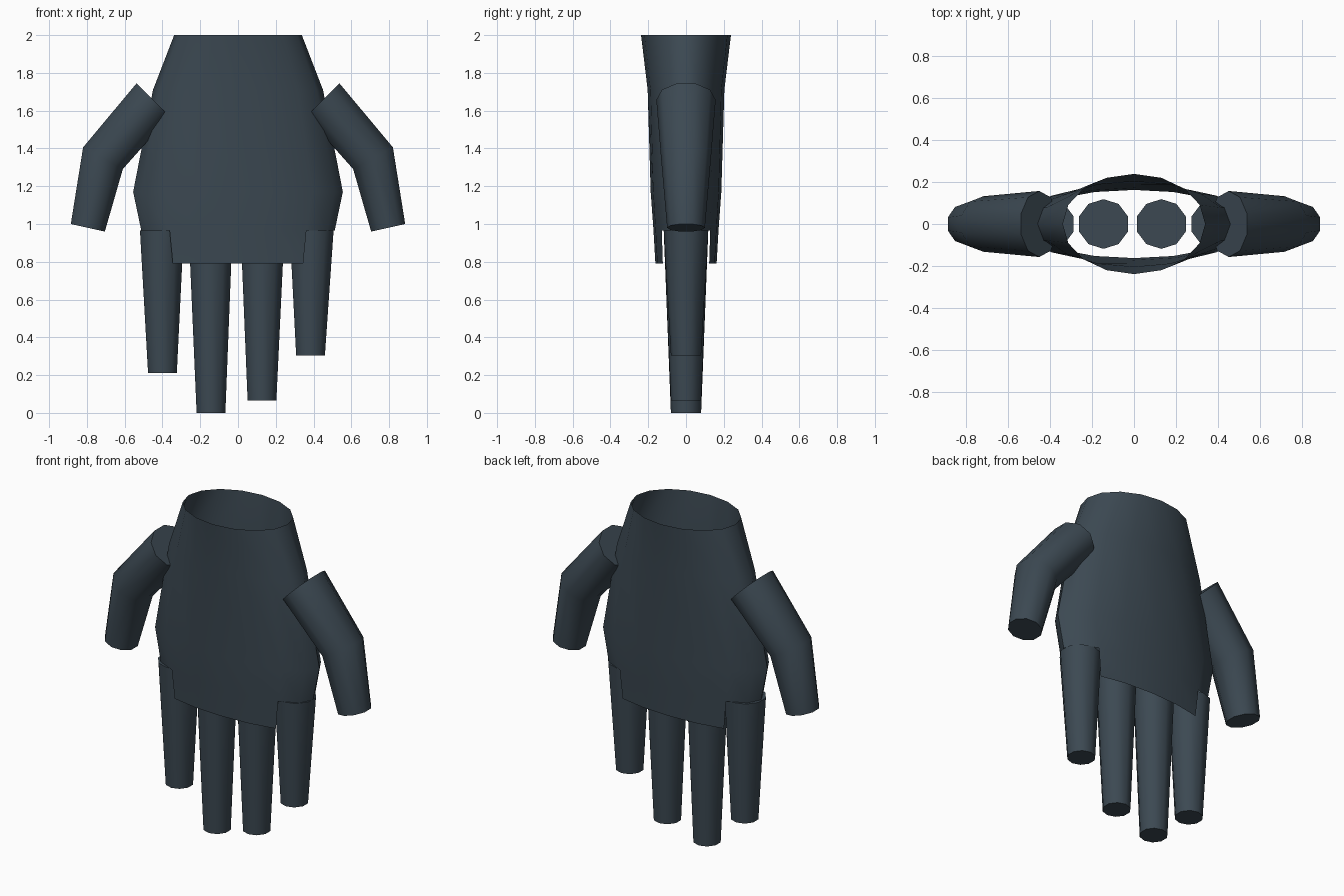
import bpy, bmesh, math
from mathutils import Vector

if "Cube" in bpy.data.objects:
    bpy.data.objects.remove(bpy.data.objects["Cube"])

mat = bpy.data.materials.new("dark_slate")
mat.diffuse_color = (0.045, 0.066, 0.085, 1)
mat.use_nodes = True
mat.node_tree.nodes["Principled BSDF"].inputs["Base Color"].default_value = mat.diffuse_color


def finish(name, bm):
    bmesh.ops.recalc_face_normals(bm, faces=bm.faces[:])
    me = bpy.data.meshes.new(name)
    bm.to_mesh(me)
    bm.free()
    me.materials.append(mat)
    ob = bpy.data.objects.new(name, me)
    bpy.context.collection.objects.link(ob)
    bpy.ops.object.select_all(action='DESELECT')
    ob.select_set(True)
    bpy.context.view_layer.objects.active = ob
    bpy.ops.object.shade_smooth_by_angle(angle=math.radians(50))
    return ob


def tube(name, rings, n=10):
    """Capped tube; ring = (centre, in-plane direction, in-plane radius, y radius)."""
    bm = bmesh.new()
    loops = []
    for c, u, ru, ry in rings:
        u = Vector(u).normalized()
        loop = []
        for i in range(n):
            a = math.tau * i / n + math.pi / 2
            loop.append(bm.verts.new(Vector(c) + u * ru * math.cos(a)
                                     + Vector((0, ry * math.sin(a), 0))))
        loops.append(loop)
    for a, b in zip(loops, loops[1:]):
        for i in range(n):
            j = (i + 1) % n
            bm.faces.new((a[i], a[j], b[j], b[i]))
    bm.faces.new(loops[0])
    bm.faces.new(loops[-1])
    return finish(name, bm)


# Palm and cuff: open oval shell (z, half width, half depth, flatness)
N = 16
profile = [(2.0, .338, .238, 1), (1.71, .45, .203, 1), (1.17, .555, .187, .95),
           (.965, .512, .172, .85), (.79, .488, .162, .8)]
bm = bmesh.new()
loops = []
for z, rx, ry, p in profile:
    loop = []
    for i in range(N):
        a = math.tau * i / N
        s = math.sin(a)
        loop.append(bm.verts.new((rx * math.cos(a),
                                  ry * math.copysign(abs(s) ** p, s), z)))
    loops.append(loop)
for k, (a, b) in enumerate(zip(loops, loops[1:])):
    for i in range(N):
        # the lowest band only covers front and back, leaving side notches
        if k == 3 and abs(math.sin(math.tau * (i + .5) / N)) < .7:
            continue
        j = (i + 1) % N
        bm.faces.new((a[i], a[j], b[j], b[i]))
bmesh.ops.delete(bm, geom=[v for v in bm.verts if not v.link_faces], context='VERTS')
finish("palm", bm)

# Four tapered fingers: (top x, tip x, tip z)
fingers = [(-.403, -.400, .21), (-.145, -.143, 0), (.13, .127, .065), (.39, .384, .305)]
for k, (xt, xb, zb) in enumerate(fingers):
    tube(f"finger_{k + 1}", [((xt, 0, .965), (1, 0, 0), .122, .118),
                             ((xb, 0, zb), (1, 0, 0), .08, .08)])

# Mirrored bent thumbs
for s, name in ((1, "thumb_right"), (-1, "thumb_left")):
    tube(name, [((s * .45, 0, 1.657), (s * .174, 0, .175), .13, .157),
                ((s * .715, 0, 1.348), (s * .21, 0, .115), .126, .132),
                ((s * .795, 0, .98), (s * .18, 0, .04), .097, .1)])
